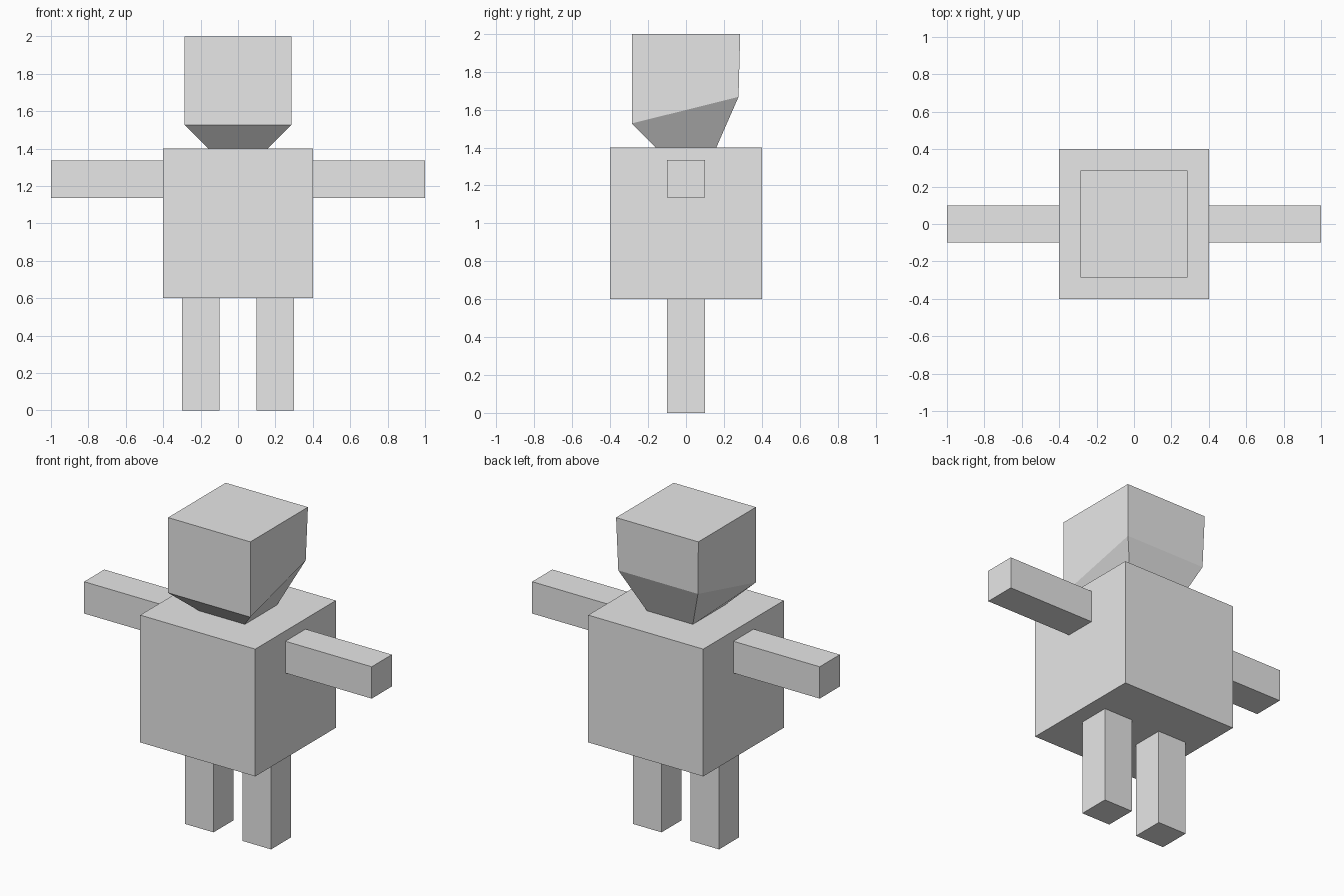
import bpy
import bmesh

cube = bpy.data.objects.get("Cube")
if cube:
    bpy.data.objects.remove(cube, do_unlink=True)

# Single plain grey material
GREY = (0.8, 0.8, 0.8, 1.0)
grey = bpy.data.materials.new("light_grey")
grey.use_nodes = True
grey.diffuse_color = GREY
grey.node_tree.nodes["Principled BSDF"].inputs["Base Color"].default_value = GREY


def add_object(name, bm):
    bmesh.ops.recalc_face_normals(bm, faces=bm.faces)
    mesh = bpy.data.meshes.new(name)
    bm.to_mesh(mesh)
    bm.free()
    mesh.materials.append(grey)
    obj = bpy.data.objects.new(name, mesh)
    bpy.context.collection.objects.link(obj)
    return obj


def box(name, centre, size):
    bm = bmesh.new()
    bmesh.ops.create_cube(bm, size=1.0)
    bmesh.ops.scale(bm, vec=size, verts=bm.verts)
    bmesh.ops.translate(bm, vec=centre, verts=bm.verts)
    return add_object(name, bm)


def ring(bm, half_front, half_back, z_front, z_back):
    """Four corners, with separate width and height at front and back."""
    return [bm.verts.new(co) for co in (
        (-half_front, -half_front, z_front), (half_front, -half_front, z_front),
        (half_back, half_back, z_back), (-half_back, half_back, z_back))]


# Torso
box("torso", (0, 0, 1.0), (0.8, 0.8, 0.8))

# Arms and legs
for side, sign in (("left", 1), ("right", -1)):
    box(side + "_arm", (sign * 0.7, 0, 1.235), (0.6, 0.2, 0.2))
    box(side + "_leg", (sign * 0.2, 0, 0.3), (0.2, 0.2, 0.6))

# Head: square crown over a tapered jaw whose upper edge rises to the back
bm = bmesh.new()
rings = [ring(bm, 0.16, 0.16, 1.4, 1.4),
         ring(bm, 0.286, 0.277, 1.527, 1.667),
         ring(bm, 0.286, 0.286, 2.0, 2.0)]
for low, high in zip(rings, rings[1:]):
    for i in range(4):
        j = (i + 1) % 4
        bm.faces.new((low[i], low[j], high[j], high[i]))
bm.faces.new(rings[0][::-1])
bm.faces.new(rings[-1])
add_object("head", bm)
